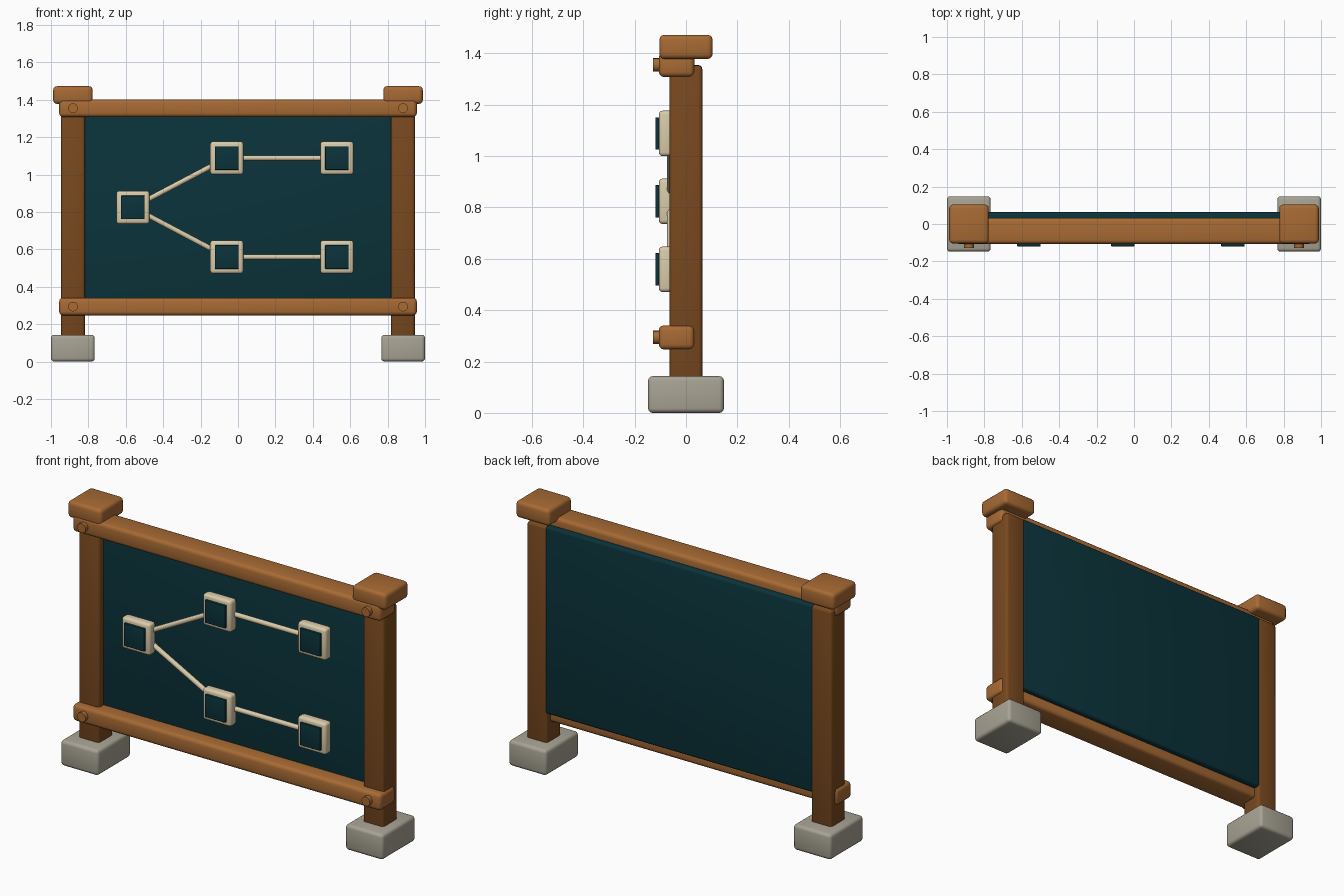
import bpy, math
from mathutils import Vector

if "Cube" in bpy.data.objects:
    bpy.data.objects.remove(bpy.data.objects["Cube"])


def material(name, rgb):
    m = bpy.data.materials.new(name)
    m.diffuse_color = (*rgb, 1)
    m.use_nodes = True
    m.node_tree.nodes["Principled BSDF"].inputs["Base Color"].default_value = m.diffuse_color
    return m


LIGHT_WOOD = material("light wood", (0.39, 0.145, 0.034))
DARK_WOOD = material("dark wood", (0.19, 0.066, 0.0135))
TEAL = material("dark teal", (0.003, 0.033, 0.043))
STONE = material("grey stone", (0.39, 0.365, 0.295))
CREAM = material("cream", (0.70, 0.60, 0.40))


def finish(obj, name, mat):
    obj.name = name
    obj.data.materials.append(mat)
    bpy.ops.object.shade_smooth_by_angle(angle=math.radians(40))
    return obj


def box(name, x, y, z, mat, bevel=0.0):
    """Bevelled box from (min, max) ranges on each axis."""
    centre = [(a + b) / 2 for a, b in (x, y, z)]
    bpy.ops.mesh.primitive_cube_add(size=1, location=centre)
    obj = bpy.context.object
    obj.scale = [b - a for a, b in (x, y, z)]
    bpy.ops.object.transform_apply(location=False, rotation=False, scale=True)
    if bevel:
        mod = obj.modifiers.new("bevel", 'BEVEL')
        mod.width, mod.segments = bevel, 3
        bpy.ops.object.modifier_apply(modifier=mod.name)
    return finish(obj, name, mat)


def rod(name, start, end, radius, mat, sides=12):
    """Cylinder between two points."""
    a, b = Vector(start), Vector(end)
    bpy.ops.mesh.primitive_cylinder_add(
        vertices=sides, radius=radius, depth=(b - a).length, location=(a + b) / 2,
        rotation=(b - a).to_track_quat('Z', 'Y').to_euler())
    return finish(bpy.context.object, name, mat)


# Stone feet, posts and caps on both sides
for side, s in (("left", -1), ("right", 1)):
    def span(a, b):
        return tuple(sorted((s * a, s * b)))
    box(side + "_foot", span(0.766, 1.0), (-0.148, 0.148), (0, 0.143), STONE, 0.018)
    box(side + "_post", span(0.818, 0.946), (-0.064, 0.064), (0.10, 1.353), DARK_WOOD, 0.016)
    box(side + "_cap", span(0.777, 0.988), (-0.104, 0.104), (1.378, 1.472), LIGHT_WOOD, 0.02)

# Rails with a round peg at each end
for level, z in (("lower", 0.294), ("upper", 1.355)):
    box(level + "_rail", (-0.956, 0.956), (-0.106, 0.033), (z - 0.047, z + 0.047),
        LIGHT_WOOD, 0.02)
    for side, s in (("left", -1), ("right", 1)):
        rod(f"{level}_{side}_peg", (s * 0.882, -0.09, z), (s * 0.882, -0.128, z),
            0.026, LIGHT_WOOD, 16)

# Board panel, set back between the posts
box("board", (-0.832, 0.832), (-0.022, 0.063), (0.303, 1.354), TEAL, 0.014)

# Diagram tiles: cream block with a teal face plate
NODES = {"root": (-0.562, 0.824), "upper_middle": (-0.06, 1.088), "upper_end": (0.529, 1.088),
         "lower_middle": (-0.06, 0.559), "lower_end": (0.529, 0.559)}
for name, (x, z) in NODES.items():
    h, p = 0.0885, 0.063
    box(name + "_tile", (x - h, x + h), (-0.106, -0.05), (z - h, z + h), CREAM, 0.015)
    box(name + "_plate", (x - p, x + p), (-0.119, -0.10), (z - p, z + p), TEAL, 0.002)

# Lines joining the tiles
LINKS = [("root", "upper_middle"), ("root", "lower_middle"),
         ("upper_middle", "upper_end"), ("lower_middle", "lower_end")]
for a, b in LINKS:
    (xa, za), (xb, zb) = NODES[a], NODES[b]
    rod(f"link_{a}_{b}", (xa, -0.06, za), (xb, -0.06, zb), 0.014, CREAM)
